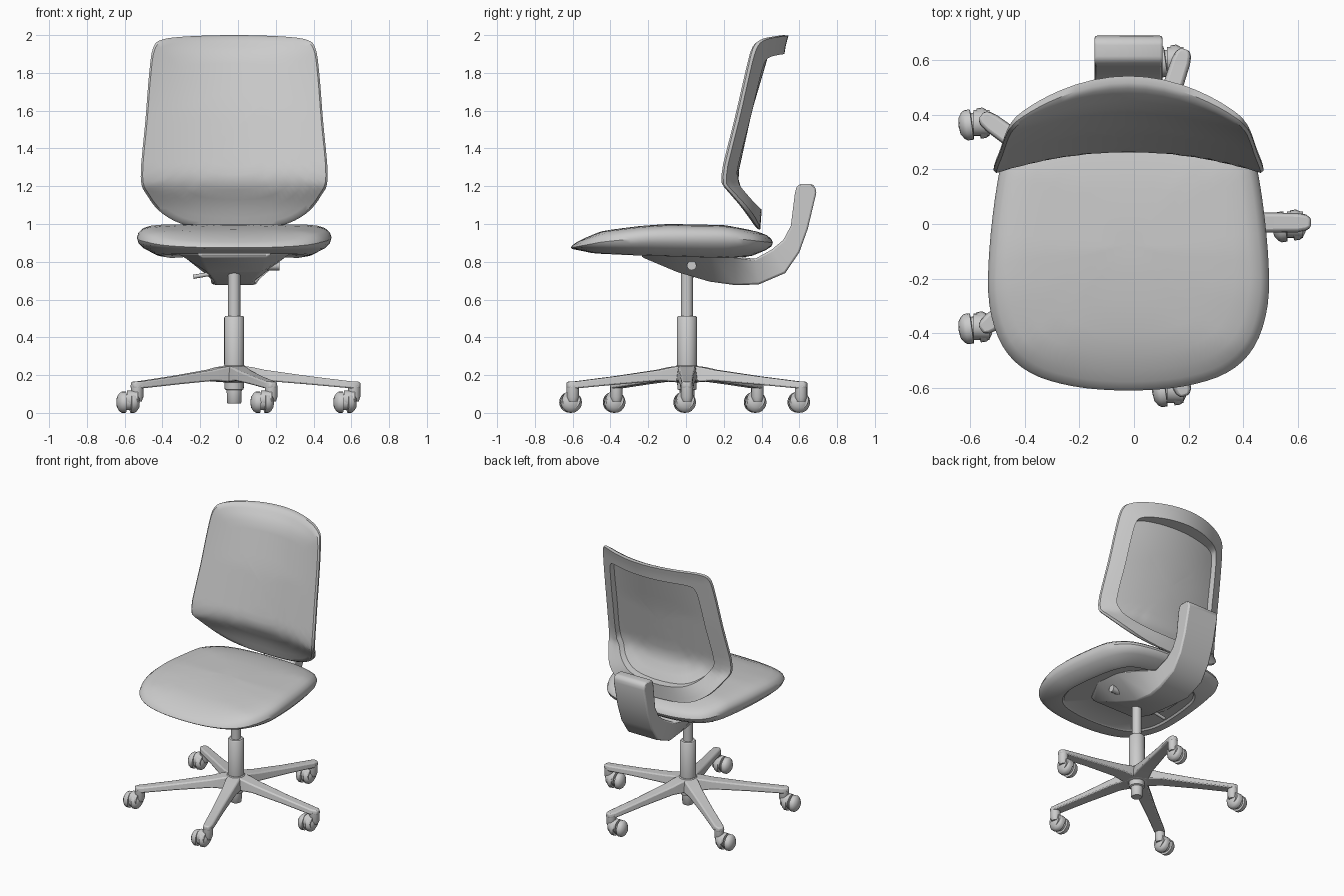
import bpy, bmesh, math
from mathutils import Vector, Matrix

if "Cube" in bpy.data.objects:
    bpy.data.objects.remove(bpy.data.objects["Cube"])

CX = -0.02  # column axis in x
grey = bpy.data.materials.new("light grey")
grey.diffuse_color = (0.6, 0.6, 0.6, 1)
grey.use_nodes = True
grey.node_tree.nodes["Principled BSDF"].inputs["Base Color"].default_value = grey.diffuse_color


def loft(name, rings, angle=40, bevel=0.0, loc=(CX, 0.005, 0), matrix=None):
    """Skin a list of closed rings; a one-point ring becomes a fan, open ends are capped."""
    bm = bmesh.new()
    vr = [[bm.verts.new(p) for p in r] for r in rings]
    for a, b in zip(vr, vr[1:]):
        n = max(len(a), len(b))
        for i in range(n):
            j = (i + 1) % n
            if len(a) == 1:
                bm.faces.new((a[0], b[j], b[i]))
            elif len(b) == 1:
                bm.faces.new((a[i], a[j], b[0]))
            else:
                bm.faces.new((a[i], a[j], b[j], b[i]))
    for end in (vr[0], vr[-1]):
        if len(end) > 2:
            bm.faces.new(end)
    bmesh.ops.recalc_face_normals(bm, faces=bm.faces)
    if matrix:
        bmesh.ops.transform(bm, matrix=matrix, verts=bm.verts)
    me = bpy.data.meshes.new(name)
    bm.to_mesh(me)
    bm.free()
    me.materials.append(grey)
    ob = bpy.data.objects.new(name, me)
    ob.location = loc
    bpy.context.collection.objects.link(ob)
    if bevel:
        m = ob.modifiers.new("round edges", 'BEVEL')
        m.width, m.segments, m.angle_limit = bevel, 2, math.radians(35)
    bpy.ops.object.select_all(action='DESELECT')
    ob.select_set(True)
    bpy.context.view_layer.objects.active = ob
    bpy.ops.object.shade_smooth_by_angle(angle=math.radians(angle))
    return ob


def lathe(name, profile, n=24, **kw):
    """Profile of (radius, z), turned about z."""
    rings = [[(0, 0, z)] if r == 0 else
             [(r * math.cos(2 * math.pi * i / n), r * math.sin(2 * math.pi * i / n), z) for i in range(n)]
             for r, z in profile]
    return loft(name, rings, **kw)


def interp(table, t):
    if t <= table[0][0]:
        return table[0][1]
    for (a, va), (b, vb) in zip(table, table[1:]):
        if t <= b:
            return va + (vb - va) * (t - a) / (b - a)
    return table[-1][1]


def outline(half, steps=4):
    """Mirror a half outline in x and smooth it to a closed curve."""
    p = [Vector(q) for q in half + [(-x, y) for x, y in half[-2:0:-1]]]
    n, out = len(p), []
    for i in range(n):
        a, b, c, d = p[i - 1], p[i], p[(i + 1) % n], p[(i + 2) % n]
        for k in range(steps):
            t = k / steps
            out.append(0.5 * (2 * b + (c - a) * t + (2 * a - 5 * b + 4 * c - d) * t * t
                              + (3 * b - a - 3 * c + d) * t ** 3))
    return out


# Seat cushion with recessed underside
seat_line = outline([(0, -.615), (.2, -.6), (.36, -.55), (.46, -.455), (.51, -.3), (.51, -.1),
                     (.48, .15), (.44, .3), (.36, .395), (.2, .445), (0, .455)])
RIM = [(-.61, .875), (-.45, .905), (-.2, .93), (.2, .93), (.46, .9)]
TOP = [(-.61, .905), (-.45, .965), (-.25, .99), (-.1, 1.0), (.2, .995), (.46, .95)]
BOT = [(-.61, .85), (-.3, .835), (.2, .82), (.46, .835)]


def seat_ring(s, h):
    pts = []
    for p in (seat_line if s else [Vector((0, 0))]):
        x, y = p.x * s, -.08 + (p.y + .08) * s
        if not s:
            y = -.08
        rim = interp(RIM, y)
        far = interp(TOP if h > 0 else BOT, y)
        pts.append((x, y, rim + abs(h) * (far - rim)))
    return pts


loft("seat", [seat_ring(s, h) for s, h in (
    (0, 1), (.2, 1), (.4, .99), (.6, .98), (.75, .95), (.86, .88), (.94, .7), (.985, .38), (1, 0),
    (.985, -.3), (.93, -.6), (.8, -.95), (.74, -1), (.72, -.88), (.4, -.88), (0, -.88))], angle=35)

# Backrest: flatter upholstered front, deeper curved frame behind, recessed rear panel
back_line = outline([(0, 2.0), (.25, 1.993), (.385, 1.975), (.43, 1.93), (.45, 1.8), (.47, 1.55),
                     (.495, 1.25), (.46, 1.15), (.38, 1.055), (.24, .99), (0, .97)])
EDGE = [(.97, .35), (1.1, .265), (1.21, .182), (1.27, .178), (1.6, .26), (1.93, .335), (2.0, .36)]
WIDE = [(.97, .45), (1.25, .495), (2.0, .43)]
FRONT = [(.97, .02), (1.1, .06), (1.25, .08), (1.6, .07), (1.9, .09), (2.0, .14)]
FRAME = [(.97, .01), (1.08, .09), (1.25, .16), (1.9, .16), (2.0, .15)]


def back_ring(s, depth, off):
    pts = []
    for p in (back_line if s else [Vector((0, 1.5))]):
        x, z = p.x * s, 1.5 + (p.y - 1.5) * s
        q = max(0, 1 - (x / interp(WIDE, z)) ** 2)
        pts.append((x, interp(EDGE, z) + interp(depth, z) * q + off, z))
    return pts


rings = [back_ring(s, FRONT, 0) for s in (0, .12, .25, .37, .45, .52, .6, .7, .8, .88, .94, .98)]
rings += [back_ring(1, FRONT, .012)]
rings += [back_ring(s, FRAME, .028) for s in (.995, .94, .88, .8)]
rings += [back_ring(s, FRONT, .015) for s in (.79, .7, .6, .5, .4, .25, .12, 0)]
loft("backrest", rings, angle=35)

# Under-seat tub flowing into the upright arm:
# (upper y, z, half width, lower y, z, half width)
sections = [(-.24, .845, .2, -.24, .825, .17), (-.05, .845, .3, -.05, .745, .14),
            (.12, .845, .29, .12, .695, .1), (.25, .83, .22, .26, .676, .1),
            (.36, .815, .14, .38, .68, .12), (.45, .865, .125, .52, .74, .125),
            (.51, .915, .125, .595, .85, .125), (.55, .99, .125, .64, .975, .125),
            (.572, 1.165, .125, .685, 1.165, .125), (.58, 1.195, .125, .68, 1.195, .125),
            (.6, 1.213, .125, .66, 1.213, .125)]
loft("seat_support", [[(-a, y, z), (a, y, z), (b, v, w), (-b, v, w)]
                      for y, z, a, v, w, b in sections], bevel=.012, angle=45)

# Height lever (left) and pivot pin (right)
lathe("height_lever", [(.011, 0), (.011, .2)], n=10, loc=(-.04, .03, .755),
      matrix=Matrix.Rotation(math.radians(-100), 4, 'Y'))
lathe("pivot_pin", [(.025, 0), (.025, .12)], n=16, loc=(.1, .03, .78),
      matrix=Matrix.Rotation(math.radians(90), 4, 'Y'))

# Gas lift column and hub
lathe("lift_rod", [(.032, .48), (.032, .78)])
lathe("column_sleeve", [(.05, .22), (.053, .26), (.053, .505), (.047, .513), (.03, .513)])
lathe("base_hub", [(.034, .05), (.038, .055), (.04, .12), (.05, .125), (.052, .16),
                   (.07, .165), (.07, .235), (.055, .252), (.03, .252)])

# Five-star base with twin-wheel casters
LEG = [(.02, .058, .163, .25), (.09, .056, .165, .243), (.16, .05, .17, .228), (.4, .04, .15, .194),
       (.62, .037, .13, .167), (.65, .031, .13, .166), (.668, .018, .132, .163)]
WHEEL = [(0, -.062), (.03, -.058), (.048, -.046), (.056, -.034), (.056, -.013), (.042, -.011)]
WHEEL += [(r, -z) for r, z in WHEEL[::-1]]
for k in range(5):
    a = math.radians(72 * k)
    turn = Matrix.Rotation(a, 4, 'Z')
    loft(f"base_leg_{k + 1}", [[(r, -w, lo), (r, w, lo), (r, w * .8, hi), (r, -w * .8, hi)]
                               for r, w, lo, hi in LEG], bevel=.008, matrix=turn)
    tx, ty = CX + .635 * math.cos(a), .005 + .635 * math.sin(a)
    lathe(f"caster_stem_{k + 1}", [(.024, .06), (.033, .085), (.033, .145)], n=16, loc=(tx, ty, 0))
    # hood bridging the stem and the wheels
    lathe(f"caster_hood_{k + 1}", [(.048, -.03), (.048, .03)], n=20, loc=(tx - .025, ty - .008, .07),
          matrix=Matrix.Rotation(math.radians(90), 4, 'Y'))
    lathe(f"caster_wheels_{k + 1}", WHEEL, n=20, loc=(tx - .048, ty - .012, .0565),
          matrix=Matrix.Rotation(math.radians(8), 4, 'Z') @ Matrix.Rotation(math.radians(90), 4, 'Y'))
